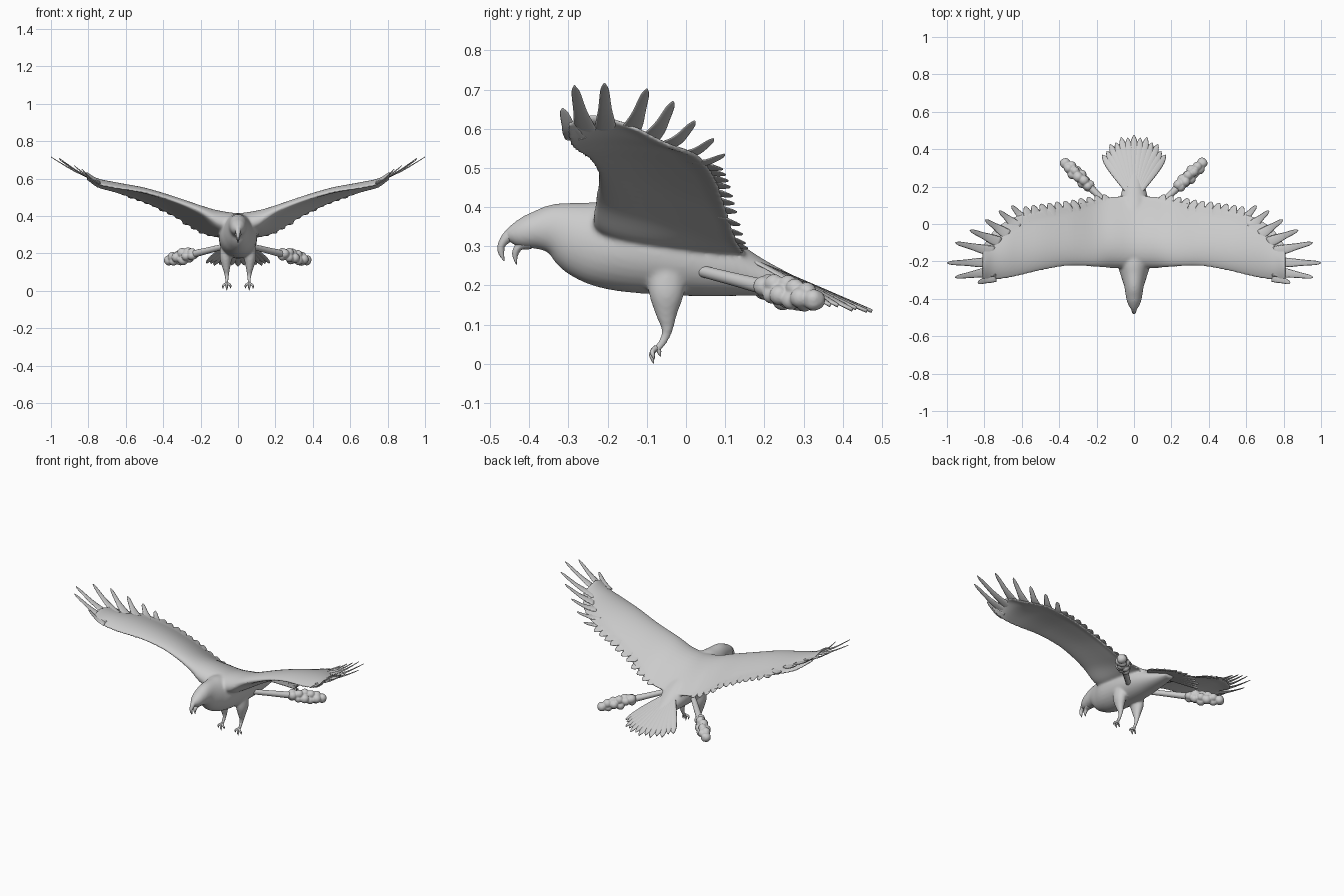
import bpy, bmesh, math, random
from mathutils import Vector, Matrix

if "Cube" in bpy.data.objects:
    bpy.data.objects.remove(bpy.data.objects["Cube"])

random.seed(4)


def spline(rows, n):
    """Catmull-Rom interpolation of equal-length tuples."""
    out = []
    last = len(rows) - 1
    for i in range(last):
        p = [rows[max(0, min(last, i + k))] for k in (-1, 0, 1, 2)]
        for j in range(n):
            t = j / n
            out.append(tuple(0.5 * (2 * b + (c - a) * t + (2 * a - 5 * b + 4 * c - d) * t * t
                                    + (3 * b - a - 3 * c + d) * t ** 3) for a, b, c, d in zip(*p)))
    return out + [rows[-1]]


def loft(bm, rings):
    vs = [[bm.verts.new(p) for p in r] for r in rings]
    n = len(vs[0])
    for a, b in zip(vs, vs[1:]):
        for i in range(n):
            bm.faces.new((a[i], a[(i + 1) % n], b[(i + 1) % n], b[i]))
    bm.faces.new(vs[0][::-1])
    bm.faces.new(vs[-1])


def tube(bm, rows, up=(0, 0, 1), n=12, steps=5):
    """Elliptical tube through rows of (x, y, z, side radius, up radius)."""
    rows = spline(rows, steps)
    pts = [Vector(r[:3]) for r in rows]
    rings = []
    for i, r in enumerate(rows):
        t = (pts[min(i + 1, len(pts) - 1)] - pts[max(i - 1, 0)]).normalized()
        side = t.cross(Vector(up)).normalized()
        top = side.cross(t)
        rings.append([pts[i] + side * max(r[3], .001) * math.cos(a) + top * max(r[4], .001) * math.sin(a)
                      for a in (2 * math.pi * k / n for k in range(n))])
    loft(bm, rings)


def finish(bm, name, voxel=0, iterations=8):
    bmesh.ops.recalc_face_normals(bm, faces=bm.faces)
    for f in bm.faces:
        f.smooth = True
    me = bpy.data.meshes.new(name)
    bm.to_mesh(me)
    bm.free()
    ob = bpy.data.objects.new(name, me)
    bpy.context.collection.objects.link(ob)
    if voxel:  # fuse overlapping shells into one soft skin
        rm = ob.modifiers.new("fuse", 'REMESH')
        rm.mode = 'VOXEL'
        rm.voxel_size = voxel
        rm.use_smooth_shade = True
        sm = ob.modifiers.new("soften", 'SMOOTH')
        sm.factor = .5
        sm.iterations = iterations
    return ob


def mx(rows, s):
    return [(r[0] * s,) + tuple(r[1:]) for r in rows]


# torso, head, wings and thighs, fused into one smooth skin
bm = bmesh.new()
body = [(-.462, .315, .006, .006), (-.45, .325, .02, .022), (-.42, .332, .036, .038), (-.38, .341, .045, .05),
        (-.33, .342, .053, .07), (-.26, .318, .075, .1), (-.18, .298, .098, .11), (-.05, .277, .102, .102),
        (.08, .25, .088, .08), (.18, .222, .065, .05), (.26, .203, .045, .028), (.32, .192, .03, .012)]
tube(bm, [(0, y, z, a, b) for y, z, a, b in body], n=28)

# wing stations: x, leading y z, trailing y z, thickness
half = [(.1, -.237, .367, .148, .287, .125), (.2, -.23, .425, .13, .315, .075),
        (.35, -.225, .483, .1, .405, .045), (.5, -.25, .525, .075, .475, .035),
        (.65, -.285, .548, .035, .527, .028), (.75, -.3, .57, -.035, .555, .022), (.81, -.305, .608, -.12, .597, .015)]
stations = mx(half, -1)[::-1] + [(0, -.235, .36, .15, .285, .11)] + half
M = 20


def camber(s, u):
    x, yl, zl, yt, zt, th = s
    return x, yl + (yt - yl) * u, zl + (zt - zl) * u + .026 * math.sin(math.pi * u ** .8)


def section(s):
    up, lo = [], []
    for k in range(M + 1):
        u = (1 - math.cos(math.pi * k / M)) / 2
        h = max(s[5] * 1.27 * math.sqrt(u) * (1 - u), .0065 * min(1, k))
        x, y, z = camber(s, u)
        up.append((x, y, z + h))
        lo.append((x, y, z - h))
    return up + lo[M:0:-1]


loft(bm, [section(s) for s in spline(stations, 6)])
leg = [(.06, -.05, .24, .034, .05), (.065, -.05, .18, .034, .046), (.063, -.05, .13, .023, .03),
       (.06, -.048, .085, .013, .015), (.06, -.06, .055, .011, .011), (.06, -.078, .033, .01, .01)]
for s in (-1, 1):
    tube(bm, mx(leg, s), up=(0, 1, 0))
finish(bm, "bird_body", .006, 14)

# open hooked beak
bm = bmesh.new()
tube(bm, [(0, -.42, .34, .026, .026), (0, -.452, .326, .016, .016), (0, -.47, .305, .011, .01),
          (0, -.472, .285, .007, .008), (0, -.464, .262, .001, .001)], up=(0, .5, -1))
tube(bm, [(0, -.4, .31, .024, .018), (0, -.425, .3, .016, .011), (0, -.436, .28, .009, .008),
          (0, -.433, .254, .001, .001)], up=(0, .5, -1))
finish(bm, "beak")

# flight feathers: root x and y, tip
fingers = [(.74, -.28, (.835, -.315, .652)), (.74, -.25, (.957, -.285, .71)), (.74, -.205, (1, -.208, .716)),
           (.74, -.15, (.955, -.1, .702)), (.71, -.1, (.877, -.033, .67)), (.67, -.06, (.795, .022, .62)),
           (.61, -.02, (.722, .07, .575)), (.56, 0, (.655, .098, .535))]
edge = spline(half, 12)


def on_wing(x, y):
    """Point on the middle surface of the wing."""
    s = min(edge, key=lambda r: abs(r[0] - x))
    return camber(s, min(.97, max(.03, (y - s[1]) / (s[3] - s[1]))))


def feather(bm, a, b, widths, up, sag=0):
    a, b = Vector(a), Vector(b)
    rows = []
    for t, w in zip((0, .35, .6, .9, 1), widths):
        p = a.lerp(b, t) - Vector((0, 0, sag * math.sin(math.pi * t)))
        rows.append((*p, w, .004 * (1.2 - t) + .001))
    tube(bm, rows, up=up, n=10, steps=3)


for s, side in ((-1, "right"), (1, "left")):
    bm = bmesh.new()
    for x, y, b in fingers:
        a = on_wing(x, y)
        feather(bm, (a[0] * s, *a[1:]), (b[0] * s, *b[1:]), (.03, .024, .017, .011, .002), (-.35 * s, 0, 1), .012)
    # scalloped trailing edge
    for i in range(11):
        x = .15 + i * .042
        e = min(edge, key=lambda r: abs(r[0] - x))
        a = on_wing(x - .02, e[3] - .05)
        feather(bm, (s * a[0], *a[1:]), (s * (x + .012), e[3] + .018 + .0015 * i, e[4] - .002),
                (.02, .026, .025, .013, .003), (-.4 * s, .2, 1))
    finish(bm, side + "_wing_feathers")

# fanned tail
bm = bmesh.new()
for i in range(-6, 7):
    ang = math.radians(34) * i / 6
    length = .355 - .055 * (i / 6) ** 2 - .012 * (i % 2)
    rows = []
    for t, w in ((.1, .008), (.35, .014), (.65, .021), (.86, .02), (.96, .011), (1, .002)):
        x, y = math.sin(ang) * length * t, .12 + math.cos(ang) * length * t
        rows.append((x, y, .231 - .43 * (y - .25) - 1.1 * x * x, w, .005))
    tube(bm, rows, up=(x * 1.8, .45, 1), n=10, steps=3)
finish(bm, "tail_feathers")

# toes with claws
bm = bmesh.new()
for s in (-1, 1):
    for dx, dy, dz in ((-.02, -.006, .012), (0, -.008, 0), (.02, -.006, .01), (0, .01, .018)):
        tube(bm, mx([(.06, -.077, .04, .008, .008), (.06 + dx * .8, -.08 + dy, .026 + dz * .5, .006, .006),
                     (.06 + dx, -.078 + dy, .014 + dz * .8, .005, .005),
                     (.06 + dx, -.075 + dy, .001 + dz, .001, .001)], s), up=(0, 1, 0), n=8)
finish(bm, "toes")

# two trailing rods with lumpy ends
for s, side in ((-1, "right"), (1, "left")):
    a, b = Vector((.05 * s, .015, .243)), Vector((.37 * s, .33, .163))
    bm = bmesh.new()
    tube(bm, [(*a.lerp(b, t), r, r) for t, r in ((0, .008), (.03, .014), (.35, .017), (.7, .02), (.9, .012))], n=16)
    finish(bm, side + "_rod")
    bm = bmesh.new()
    d = (b - a).normalized()
    u = d.cross(Vector((0, 0, 1))).normalized()
    v = u.cross(d)
    for i in range(6):
        t = .6 + .39 * i / 5
        spread = (.01, .017, .02, .018, .014, .004)[i]
        for k in range(3):
            q = 2 * math.pi * (k + .5 * (i % 2)) / 3 + random.uniform(-.4, .4)
            c = a.lerp(b, t) + (u * math.cos(q) + v * math.sin(q)) * spread
            bmesh.ops.create_icosphere(bm, subdivisions=3, radius=random.uniform(.023, .028),
                                       matrix=Matrix.Translation(c))
    finish(bm, side + "_rod_lumps", .004, 3)
